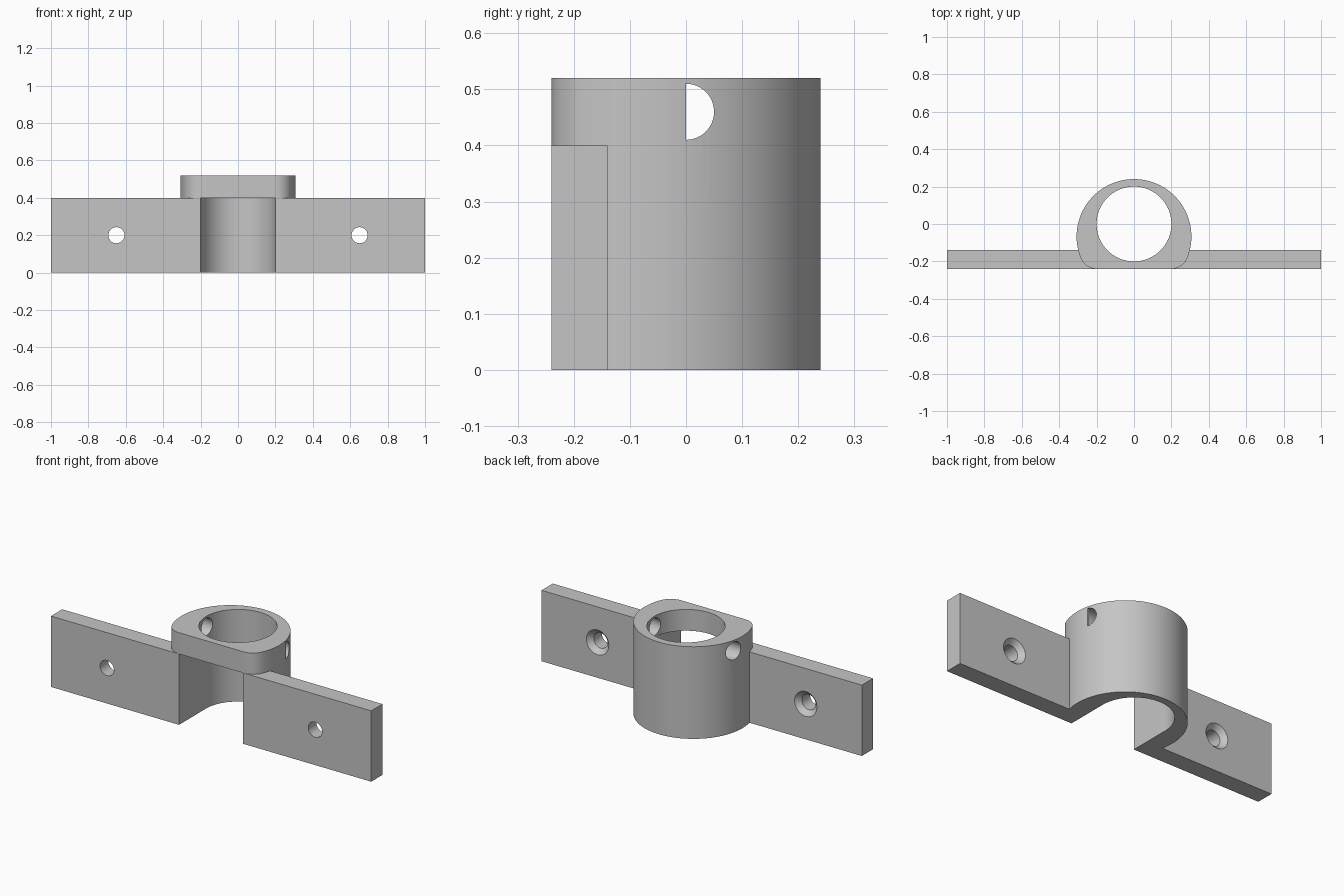
import bpy, bmesh
from math import sin, cos, pi, radians, hypot, atan2
from mathutils import Matrix

cube = bpy.data.objects.get("Cube")
if cube:
    bpy.data.objects.remove(cube, do_unlink=True)

grey = bpy.data.materials.new("light_grey")
grey.use_nodes = True
colour = (0.56, 0.56, 0.56, 1)
grey.diffuse_color = colour
grey.node_tree.nodes["Principled BSDF"].inputs["Base Color"].default_value = colour


def make(name, bm):
    bmesh.ops.recalc_face_normals(bm, faces=bm.faces)
    mesh = bpy.data.meshes.new(name)
    bm.to_mesh(mesh)
    bm.free()
    mesh.materials.append(grey)
    obj = bpy.data.objects.new(name, mesh)
    bpy.context.collection.objects.link(obj)
    return obj


def loft(name, loops, matrix=Matrix()):
    """Skin a stack of equal point loops and cap both ends."""
    bm = bmesh.new()
    rings = [[bm.verts.new(p) for p in loop] for loop in loops]
    n = len(rings[0])
    for a, b in zip(rings, rings[1:]):
        for i in range(n):
            j = (i + 1) % n
            bm.faces.new((a[i], a[j], b[j], b[i]))
    bm.faces.new(rings[0])
    bm.faces.new(rings[-1])
    bm.transform(matrix)
    return make(name, bm)


def lathe(name, profile, matrix=Matrix(), n=64):
    return loft(name, [[(r * cos(2 * pi * i / n), r * sin(2 * pi * i / n), z)
                        for i in range(n)] for z, r in profile], matrix)


def box(name, lo, hi):
    (x0, y0, z0), (x1, y1, z1) = lo, hi
    return loft(name, [[(x0, y0, z), (x1, y0, z), (x1, y1, z), (x0, y1, z)]
                       for z in (z0, z1)])


def boolean(target, tool, operation):
    mod = target.modifiers.new(operation.lower(), "BOOLEAN")
    mod.operation, mod.solver, mod.object = operation, "EXACT", tool
    bpy.context.view_layer.objects.active = target
    bpy.ops.object.modifier_apply(modifier=mod.name)
    bpy.data.objects.remove(tool, do_unlink=True)


def arc(cx, cy, r, start, end, n):
    return [(cx + r * cos(start + (end - start) * i / n),
             cy + r * sin(start + (end - start) * i / n)) for i in range(n + 1)]


# Collar outline: large arc blending into a flat front through two fillets
big_y, big_r = -0.067, 0.307
fx, fr = 0.2, 0.091
fy = -0.24 + fr
join = atan2(fy - big_y, fx)
fillet = arc(fx, fy, fr, -pi / 2, join, 10)
outline = (fillet + arc(0, big_y, big_r, join, pi - join, 72)[1:-1]
           + [(-x, y) for x, y in reversed(fillet)])
bracket = loft("collar_bracket", [[(x, y, z) for x, y in outline] for z in (0, 0.52)])

# Mounting plate
boolean(bracket, box("plate", (-1, -0.24, 0), (1, -0.14, 0.4)), "UNION")

# Vertical bore and open front slot below the ring
boolean(bracket, lathe("bore", [(-0.1, 0.2), (0.7, 0.2)], n=96), "DIFFERENCE")
boolean(bracket, box("slot", (-0.2, -0.4, -0.1), (0.2, 0, 0.4)), "DIFFERENCE")

# Countersunk screw holes, wide end at the back
for x in (-0.65, 0.65):
    matrix = Matrix.Translation((x, 0, 0.2)) @ Matrix.Rotation(radians(-90), 4, "X")
    profile = [(-0.3, 0.043), (-0.167, 0.043), (-0.13, 0.08)]
    boolean(bracket, lathe("screw_hole", profile, matrix, 40), "DIFFERENCE")

# Cross hole through the ring, its front half staying covered on one side
matrix = Matrix.Translation((0, 0, 0.46)) @ Matrix.Rotation(radians(90), 4, "Y")
pin = lathe("pin_hole", [(-0.5, 0.05), (0.5, 0.05)], matrix, 48)
boolean(pin, box("cover", (0.29, -0.2, 0.3), (0.7, 0, 0.6)), "DIFFERENCE")
boolean(bracket, pin, "DIFFERENCE")

# Smooth curved walls, crisp edges
bpy.ops.object.select_all(action="DESELECT")
bracket.select_set(True)
bpy.context.view_layer.objects.active = bracket
bpy.ops.object.shade_smooth_by_angle(angle=radians(25))
